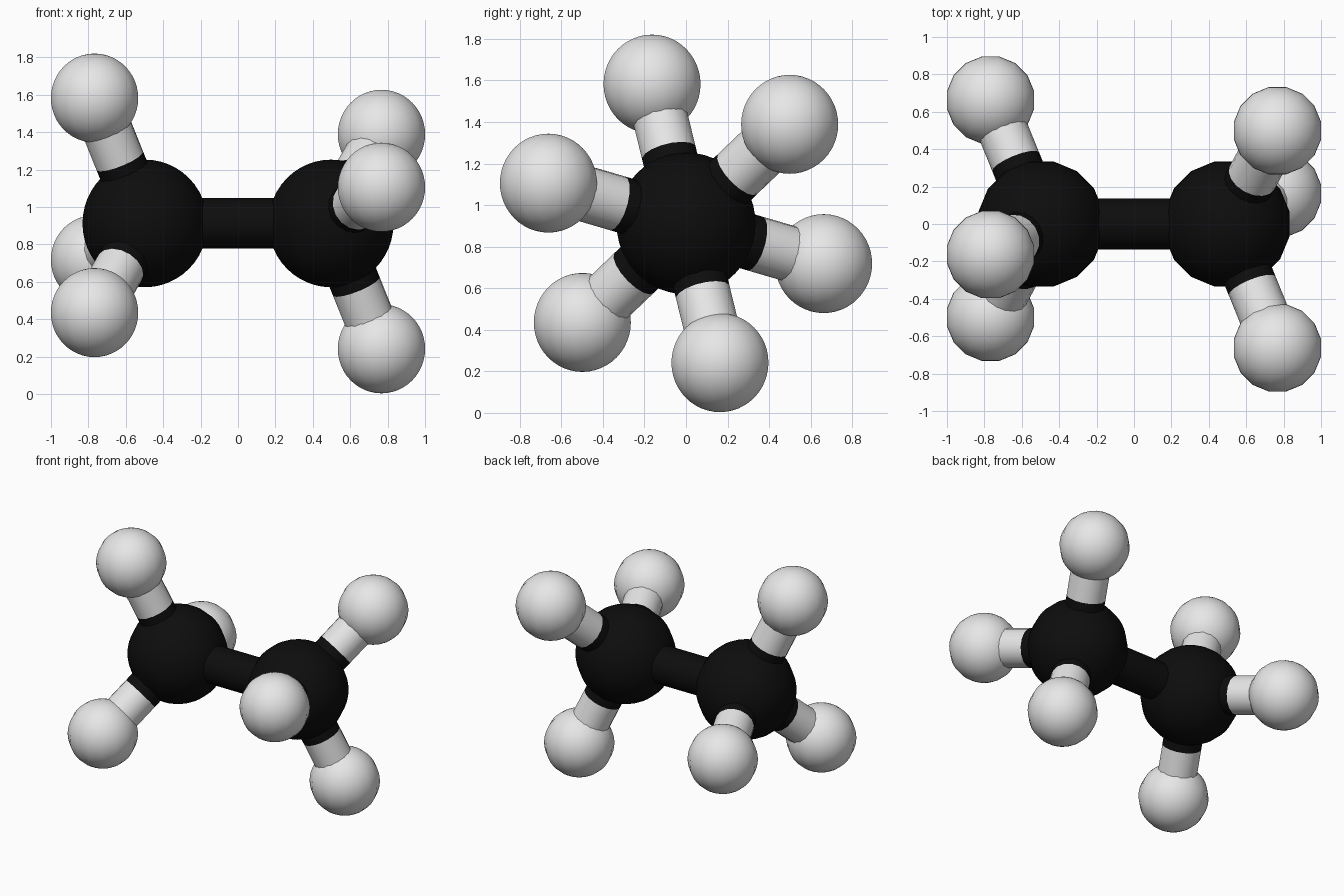
import bpy, math
from mathutils import Vector, Matrix

if "Cube" in bpy.data.objects:
    bpy.data.objects.remove(bpy.data.objects["Cube"])


def material(name, v):
    m = bpy.data.materials.new(name)
    m.diffuse_color = (v, v, v, 1)
    m.use_nodes = True
    m.node_tree.nodes["Principled BSDF"].inputs["Base Color"].default_value = m.diffuse_color
    return m


BLACK = material("carbon black", 0.004)
WHITE = material("hydrogen white", 0.8)
CENTRE = Vector((0, 0, 0.912))
BOND_R = 0.135


def finish(name, mat):
    ob = bpy.context.object
    ob.name = name
    ob.data.materials.append(mat)
    bpy.ops.object.shade_smooth_by_angle(angle=math.radians(40))
    return ob


def atom(name, pos, r, mat):
    bpy.ops.mesh.primitive_uv_sphere_add(segments=16, ring_count=24, radius=r, location=pos)
    ob = finish(name, mat)
    # flats of the 16-gon face the axes
    ob.data.transform(Matrix.Rotation(math.pi / 16, 4, 'Z'))


def bond(name, a, b, mat):
    d = b - a
    bpy.ops.mesh.primitive_cylinder_add(
        vertices=16, radius=BOND_R, depth=d.length, location=(a + b) / 2,
        rotation=d.to_track_quat('Z', 'Y').to_euler())
    finish(name, mat)


# two carbons, each with three hydrogens, staggered by half a turn
carbons = []
for side, label, start in ((-1, "left", -13.7), (1, "right", 166.3)):
    c = CENTRE + Vector((side * 0.497, 0, 0))
    carbons.append(c)
    atom(f"{label}_carbon", c, 0.341, BLACK)
    for i in range(3):
        a = math.radians(start + 120 * i)
        h = CENTRE + Vector((side * 0.767, 0.69 * math.sin(a), 0.69 * math.cos(a)))
        mid = (c + h) / 2
        atom(f"{label}_hydrogen_{i + 1}", h, 0.238, WHITE)
        # bond is half black, half white
        bond(f"{label}_inner_bond_{i + 1}", c, mid, BLACK)
        bond(f"{label}_outer_bond_{i + 1}", mid, h, WHITE)

# bond between the carbons
bond("carbon_bond", carbons[0], carbons[1], BLACK)
